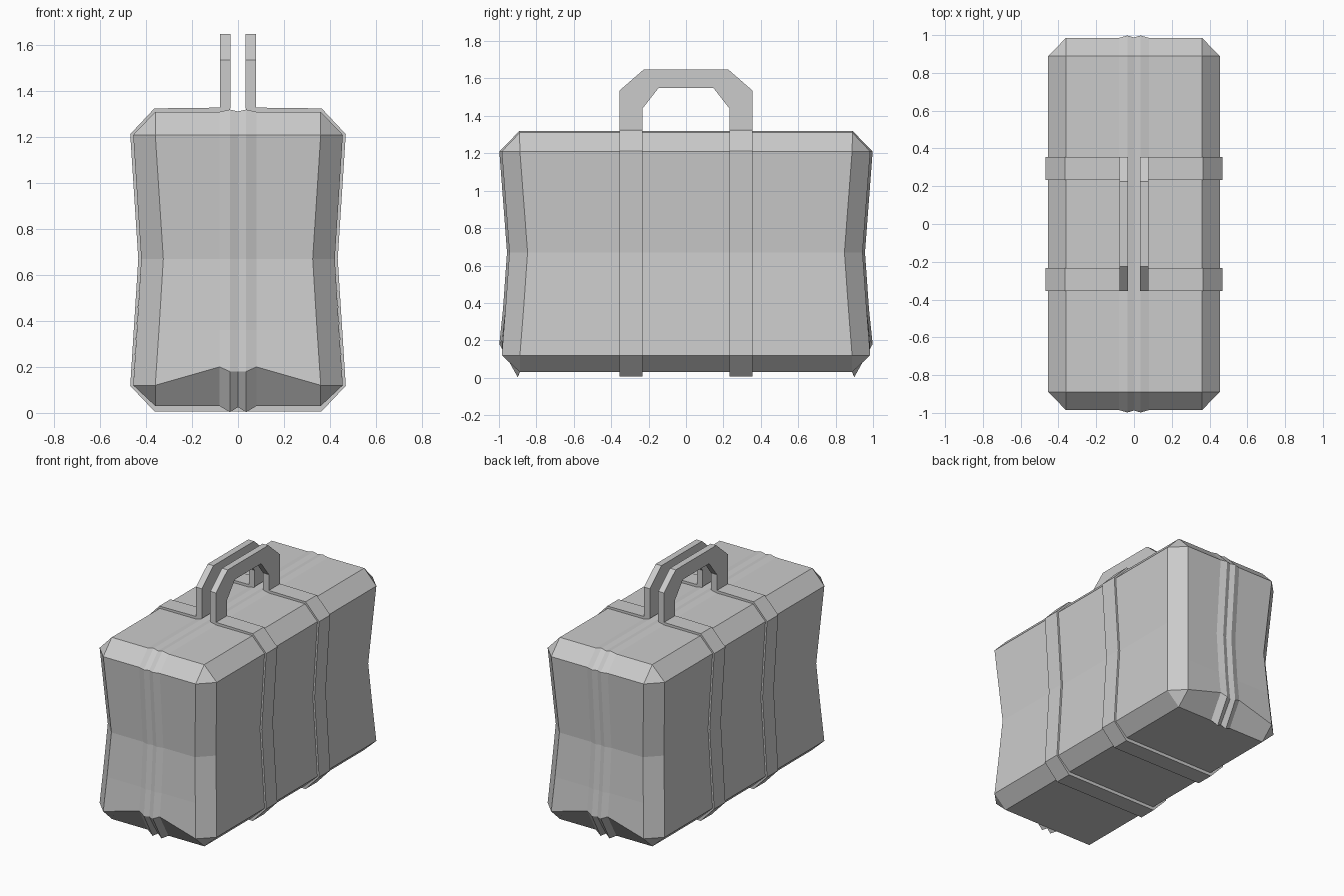
import bpy, bmesh

if "Cube" in bpy.data.objects:
    bpy.data.objects.remove(bpy.data.objects["Cube"])


def finish(name, bm):
    bmesh.ops.remove_doubles(bm, verts=bm.verts, dist=0.0005)
    bmesh.ops.dissolve_degenerate(bm, edges=bm.edges, dist=0.0005)
    bmesh.ops.recalc_face_normals(bm, faces=bm.faces)
    mesh = bpy.data.meshes.new(name)
    bm.to_mesh(mesh)
    bm.free()
    ob = bpy.data.objects.new(name, mesh)
    bpy.context.collection.objects.link(ob)
    return ob


def loft_mirrored(name, rings, signs):
    """Skin neighbouring rings with quads, once per (x, y) sign pair."""
    bm = bmesh.new()
    for sx, sy in signs:
        grid = [[bm.verts.new((sx * x, sy * y, z)) for x, y, z in r] for r in rings]
        for a, b in zip(grid, grid[1:]):
            for i in range(len(a) - 1):
                bm.faces.new((a[i], a[i + 1], b[i + 1], b[i]))
    return finish(name, bm)


QUARTERS = [(1, 1), (-1, 1), (-1, -1), (1, -1)]
RIDGE = 0.013


def side_ring(z, xe, ye, seam_z=None, ridge=RIDGE):
    """Quarter of a chamfered cross-section, from the end seam to the side."""
    s = z if seam_z is None else seam_z
    return [(0, ye + 0.002, s - 0.02 if seam_z else z), (0.035, ye + ridge, s - 0.02 if seam_z else z),
            (0.08, ye, s), (xe - 0.096, ye, z), (xe, ye - 0.097, z), (xe, 0, z)]


def cap_ring(z, y, rise):
    """Quarter of a flat cap edge with the seam raised by rise."""
    c = rise * 0.15
    return [(0, y, z + c), (0.035, y, z + rise), (0.08, y, z),
            (0.36, y, z), (0.36, y, z), (0.36, 0, z)]


def cap_middle(z, rise):
    return [(x, 0, zz) for x, _, zz in cap_ring(z, 0, rise)]


# Luggage body with pinched waist, chamfered rims and a ridged centre seam
bottom = cap_ring(0.03, 0.888, 0)
bottom_seam = [(0, 0.89, 0.025), (0.035, 0.9, 0.003)] + bottom[2:]
loft_mirrored("case_body", [
    cap_middle(0.03, 0), bottom, bottom_seam,
    side_ring(0.12, 0.456, 0.985, seam_z=0.2),
    side_ring(0.36, 0.44, 0.966),
    side_ring(0.67, 0.421, 0.944),
    side_ring(1.21, 0.456, 0.985),
    cap_ring(1.31, 0.89, 0.01), cap_middle(1.31, 0.01)], QUARTERS)

# Two straps wrapped round the body, open only at the top seam
outer = [(0, 0.007), (0.364, 0.007), (0.469, 0.118), (0.434, 0.67),
         (0.469, 1.213), (0.364, 1.325), (0.034, 1.329)]
inner = [(0, 0.03), (0.36, 0.03), (0.456, 0.12), (0.421, 0.67),
         (0.456, 1.21), (0.36, 1.31), (0.034, 1.31)]
Y0, Y1 = 0.232, 0.356
strap_rings = [[(a[0], Y0, a[1]), (b[0], Y0, b[1]), (b[0], Y1, b[1]), (a[0], Y1, a[1])]
               for a, b in zip(inner, outer)]
loft_mirrored("straps", strap_rings, QUARTERS)

# Pair of angular carrying handles
arch_out = [(Y1, 1.325), (Y1, 1.535), (0.226, 1.648), (0, 1.648)]
arch_in = [(Y0, 1.325), (Y0, 1.44), (0.146, 1.55), (0, 1.55)]
X0, X1 = 0.033, 0.078
handle_rings = [[(X0, o[0], o[1]), (X1, o[0], o[1]), (X1, i[0], i[1]), (X0, i[0], i[1]), (X0, o[0], o[1])]
                for o, i in zip(arch_out, arch_in)]
loft_mirrored("handles", handle_rings, QUARTERS)
